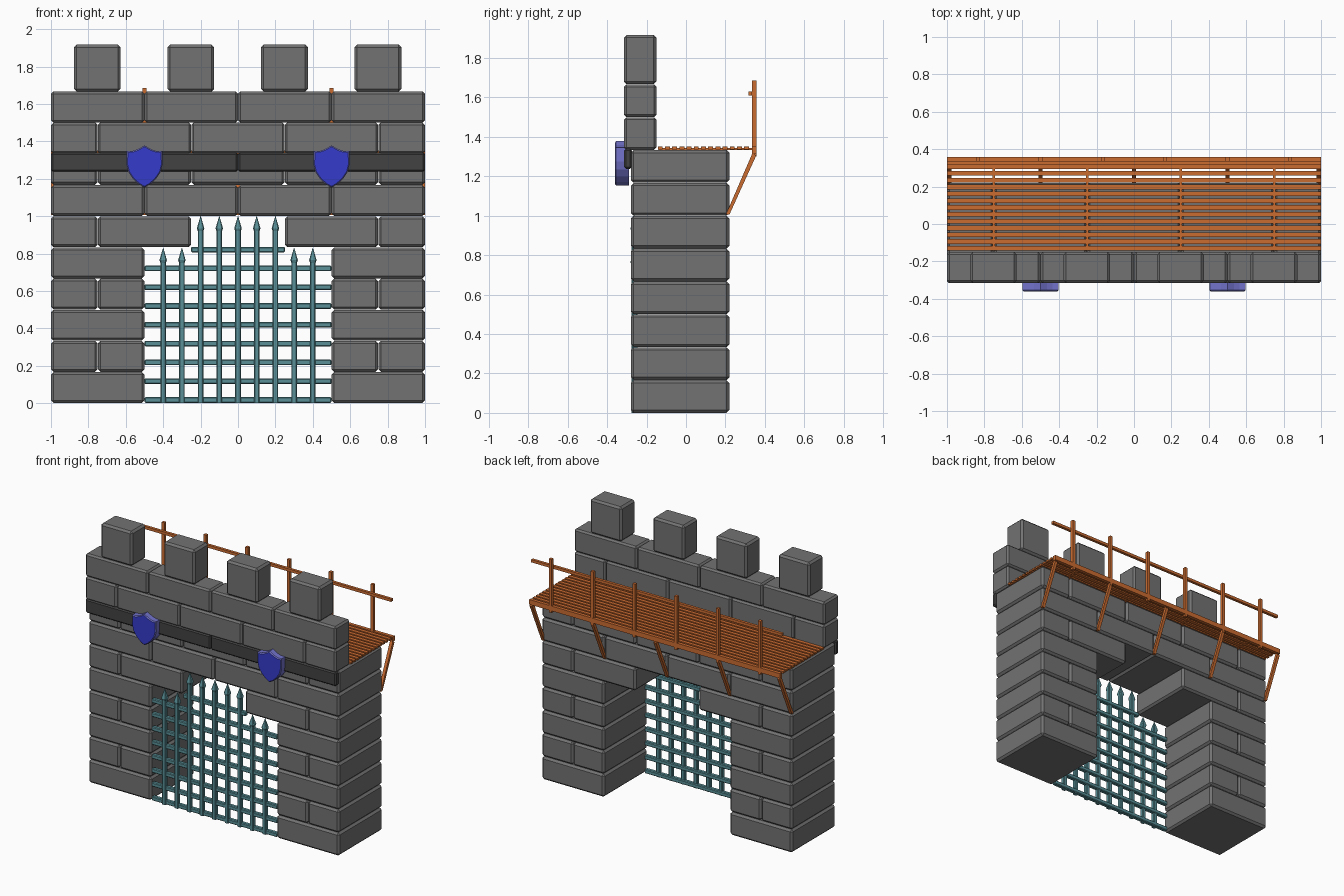
import bpy, bmesh, math
from mathutils import Vector, Matrix

if "Cube" in bpy.data.objects:
    bpy.data.objects.remove(bpy.data.objects["Cube"])


def material(name, rgb):
    m = bpy.data.materials.new(name)
    m.diffuse_color = (*rgb, 1)
    m.use_nodes = True
    m.node_tree.nodes["Principled BSDF"].inputs["Base Color"].default_value = m.diffuse_color
    return m


STONE = material("stone", (0.17, 0.17, 0.17))
DARK = material("dark_stone", (0.055, 0.055, 0.055))
WOOD = material("wood", (0.60, 0.15, 0.03))
IRON = material("iron", (0.10, 0.28, 0.31))
BLUE = material("shield_blue", (0.035, 0.045, 0.60))
RIM = material("shield_rim", (0.17, 0.17, 0.60))


def finish(bm, name, mat, bevel=0.0):
    if bevel:
        bmesh.ops.bevel(bm, geom=bm.edges[:], offset=bevel, segments=1,
                        profile=0.5, affect='EDGES')
    bmesh.ops.recalc_face_normals(bm, faces=bm.faces[:])
    me = bpy.data.meshes.new(name)
    bm.to_mesh(me)
    bm.free()
    ob = bpy.data.objects.new(name, me)
    bpy.context.collection.objects.link(ob)
    me.materials.append(mat)
    return ob


def boxes(name, spans, mat, bevel=0.0):
    """Each span is (x0, x1, y0, y1, z0, z1)."""
    bm = bmesh.new()
    for x0, x1, y0, y1, z0, z1 in spans:
        mid = Vector((x0 + x1, y0 + y1, z0 + z1)) / 2
        size = (x1 - x0, y1 - y0, z1 - z0)
        bmesh.ops.create_cube(bm, size=1, matrix=Matrix.Translation(mid)
                              @ Matrix.Diagonal((*size, 1)))
    return finish(bm, name, mat, bevel)


def extruded(bm, points, vec):
    """Closed prism from a flat outline."""
    face = bm.faces.new([bm.verts.new(p) for p in points])
    back = bm.faces.new([bm.verts.new(p) for p in points])
    bmesh.ops.translate(bm, verts=back.verts[:], vec=vec)
    n = len(points)
    a, b = face.verts[:], back.verts[:]
    for k in range(n):
        bm.faces.new((a[k], a[(k + 1) % n], b[(k + 1) % n], b[k]))
    return back


H = 1 / 6      # course height
G = 0.0006     # half of the gap between stones


def course(i, joints, y0, y1):
    return [(a + G, b - G, y0, y1, i * H + G, (i + 1) * H - G)
            for a, b in zip(joints, joints[1:])]


# Stone courses of the two gate pillars
pillars = []
for i in range(6):
    joints = [0.5, 1] if i % 2 == 0 else [0.5, 0.75, 1]
    if i == 5:
        joints = [0.25, 0.75, 1]
    pillars += course(i, joints, -0.28, 0.22)
    pillars += course(i, [-j for j in reversed(joints)], -0.28, 0.22)
boxes("pillar_stones", pillars, STONE, 0.014)

# Lintel courses over the gate, then the thin parapet
FULL = [-1, -0.5, 0, 0.5, 1]
STAG = [-1, -0.75, -0.25, 0.25, 0.75, 1]
boxes("lintel_stones", course(6, FULL, -0.28, 0.22)
      + course(7, STAG, -0.28, 0.22), STONE, 0.014)
boxes("parapet_stones", course(8, STAG, -0.315, -0.15)
      + course(9, FULL, -0.315, -0.15), STONE, 0.012)
boxes("merlons", [(x - 0.125, x + 0.125, -0.315, -0.15, 1.667, 1.917)
                  for x in (-0.752, -0.252, 0.248, 0.748)], STONE, 0.014)

# Dark band beneath the parapet
boxes("dark_band", [(-1, -0.001, -0.315, -0.275, 1.238, 1.34),
                    (0.001, 1, -0.315, -0.275, 1.238, 1.34)], DARK, 0.01)

# Portcullis cross bars
boxes("portcullis_crossbars", [
    (-h, h, -0.271, -0.241, 0.002 + i * 0.1005, 0.032 + i * 0.1005)
    for i, h in enumerate([0.5] * 8 + [0.25])], IRON, 0.005)

# Portcullis uprights, each a square bar with a flared spike
bm = bmesh.new()
for i in range(-4, 5):
    top = 1.0 if abs(i) <= 2 else 0.83
    loops = []
    for z, r in ((0, 0.015), (top - 0.08, 0.015), (top - 0.065, 0.02),
                 (top, 0.001)):
        c = 0.68 * r          # chamfered square section
        ring = [(r, c), (c, r), (-c, r), (-r, c),
                (-r, -c), (-c, -r), (c, -r), (r, -c)]
        loops.append([bm.verts.new((i * 0.1 + x, -0.262 + y, z))
                      for x, y in ring])
    for a, b in zip(loops, loops[1:]):
        for k in range(8):
            bm.faces.new((a[k], a[k - 1], b[k - 1], b[k]))
    bm.faces.new(loops[0])
    bm.faces.new(loops[-1])
finish(bm, "portcullis_uprights", IRON)

# Pair of shields, blue front with a paler rim
half_outline = [(0, 1.378), (0.035, 1.358), (0.065, 1.348), (0.095, 1.347),
                (0.096, 1.275), (0.086, 1.235), (0.062, 1.2), (0.03, 1.17),
                (0, 1.153)]
outline = half_outline + [(-x, z) for x, z in half_outline[-2:0:-1]]
for side, cx in (("left", -0.5), ("right", 0.5)):
    bm = bmesh.new()
    front = extruded(bm, [(cx + x, -0.29, z) for x, z in outline],
                     (0, -0.07, 0))
    bmesh.ops.bevel(bm, geom=front.edges[:], offset=0.006, segments=1,
                    affect='EDGES')
    bm.normal_update()
    for f in bm.faces:
        f.material_index = 0 if abs(f.normal.y) > 0.9 else 1
    finish(bm, side + "_shield", BLUE).data.materials.append(RIM)

# Wooden walkway planks with thin joists and an edge beam
PITCH = 0.0365
boxes("walkway_planks", [(-1, 1, -0.143 + i * PITCH, -0.118 + i * PITCH,
                          1.336, 1.35) for i in range(13)], WOOD)
boxes("walkway_joists", [(x - 0.006, x + 0.006, -0.14, 0.34, 1.334, 1.344)
                         for x in (-0.75, -0.25, 0.25, 0.75)], WOOD)
boxes("edge_beam", [(-1, 1, 0.334, 0.358, 1.315, 1.35)], WOOD)

# Railing
boxes("rail_posts", [((i - 2.5) / 3 - 0.011, (i - 2.5) / 3 + 0.011,
                      0.335, 0.357, 1.30, 1.685) for i in range(6)], WOOD)
boxes("handrail", [(-1, 1, 0.316, 0.336, 1.61, 1.63)], WOOD)

# Slanted braces under the walkway
bm = bmesh.new()
for x in (-0.988, -0.5, 0, 0.5, 0.988):
    profile = [(0.202, 1.005), (0.22, 1.005), (0.356, 1.305), (0.338, 1.32)]
    extruded(bm, [(x - 0.011, y, z) for y, z in profile], (0.022, 0, 0))
finish(bm, "walkway_braces", WOOD)
